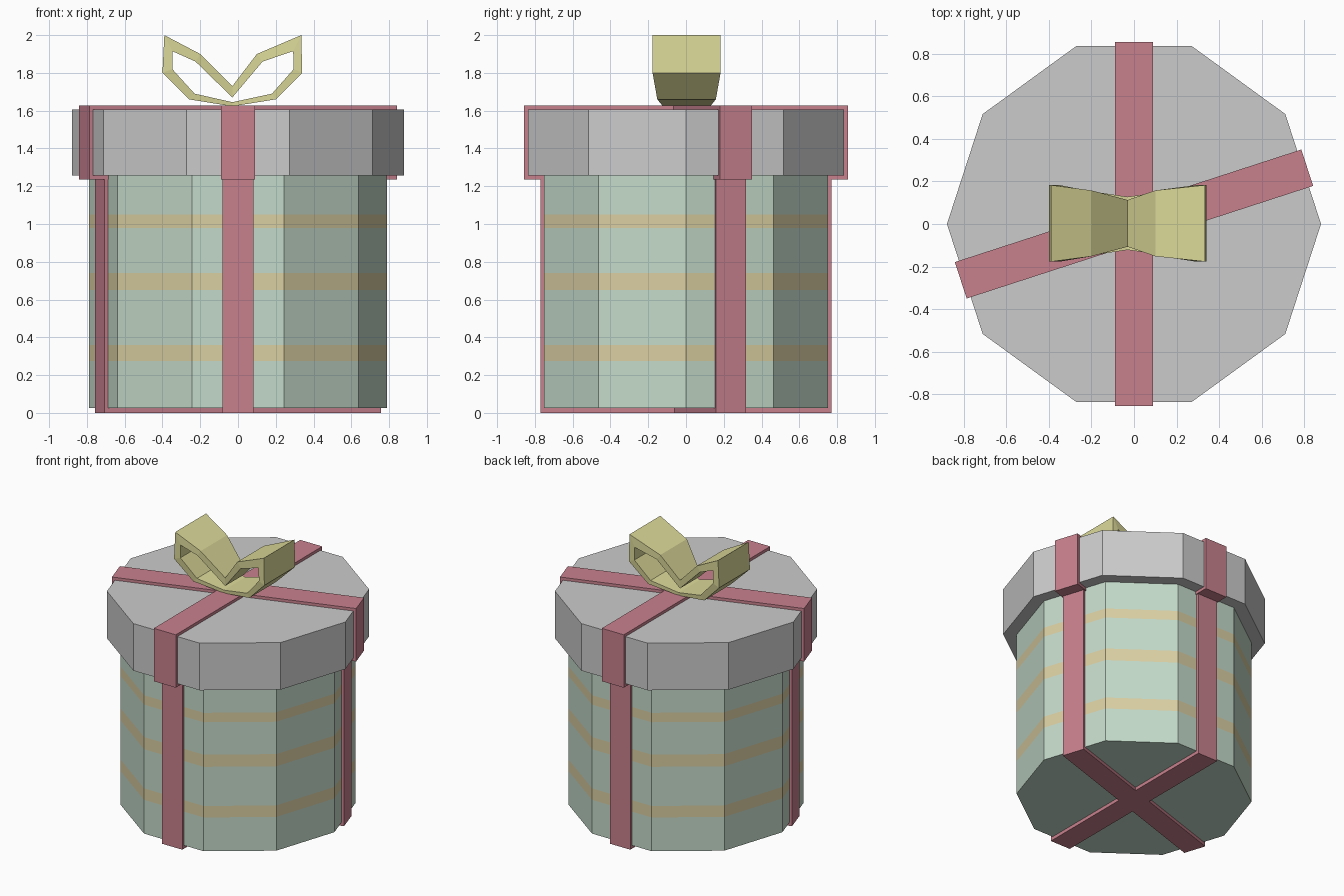
import bpy, bmesh
from math import cos, sin, pi, radians
from mathutils import Matrix

if "Cube" in bpy.data.objects:
    bpy.data.objects.remove(bpy.data.objects["Cube"])


def material(name, rgb):
    m = bpy.data.materials.new(name)
    m.diffuse_color = (*rgb, 1)
    m.use_nodes = True
    m.node_tree.nodes["Principled BSDF"].inputs["Base Color"].default_value = m.diffuse_color
    return m


GREEN = material("green_paper", (0.55, 0.70, 0.59))
GOLD = material("gold_stripe", (0.70, 0.62, 0.36))
RED = material("red_ribbon", (0.58, 0.22, 0.27))
YELLOW = material("yellow_bow", (0.72, 0.70, 0.32))


def finish(name, bm, *mats):
    bmesh.ops.recalc_face_normals(bm, faces=bm.faces)
    me = bpy.data.meshes.new(name)
    bm.to_mesh(me)
    bm.free()
    for m in mats:
        me.materials.append(m)
    ob = bpy.data.objects.new(name, me)
    bpy.context.collection.objects.link(ob)
    return ob


def decagon_prism(name, r, levels, *mats):
    """Stacked ten-sided rings; every second band uses the second material."""
    bm = bmesh.new()
    rings = [[bm.verts.new((r * cos(i * pi / 5), r * sin(i * pi / 5), z))
              for i in range(10)] for z in levels]
    for k, (a, b) in enumerate(zip(rings, rings[1:])):
        for i in range(10):
            j = (i + 1) % 10
            f = bm.faces.new((a[i], a[j], b[j], b[i]))
            f.material_index = k % 2
    bm.faces.new(rings[0])
    bm.faces.new(rings[-1])
    return finish(name, bm, *mats)


def strap(name, half_len, width, z0, z1, angle):
    bm = bmesh.new()
    bmesh.ops.create_cube(bm, size=1)
    bm.transform(Matrix.Rotation(radians(angle), 4, 'Z')
                 @ Matrix.Translation((0, 0, (z0 + z1) / 2))
                 @ Matrix.Diagonal((2 * half_len, width, z1 - z0, 1)))
    return finish(name, bm, RED)


# Striped box body and plain lid
decagon_prism("box_body", 0.79, [0.025, 0.275, 0.36, 0.65, 0.74, 0.98, 1.05, 1.28],
              GREEN, GOLD)
decagon_prism("lid", 0.88, [1.257, 1.606])

# Ribbons wrapped round the body and the lid, across opposite flat sides
for label, angle in (("front", 90), ("side", 18)):
    strap(label + "_body_ribbon", 0.77, 0.165, 0, 1.27, angle)
    strap(label + "_lid_ribbon", 0.857, 0.18, 1.235, 1.627, angle)

# Bow: closed band, (x, z, half width) round the outside and the inside
outer = [(-0.03, 1.73, .11), (0.10, 1.90, .155), (0.335, 2.0, .18), (0.34, 1.80, .18),
         (0.20, 1.66, .155), (-0.03, 1.623, .125), (-0.26, 1.66, .155),
         (-0.40, 1.80, .18), (-0.39, 2.0, .18), (-0.20, 1.90, .155)]
inner = [(-0.03, 1.67, .11), (0.13, 1.86, .155), (0.292, 1.915, .18), (0.295, 1.82, .18),
         (0.18, 1.69, .155), (-0.03, 1.645, .125), (-0.23, 1.69, .155),
         (-0.348, 1.82, .18), (-0.348, 1.915, .18), (-0.225, 1.86, .155)]
bm = bmesh.new()
loops = [[bm.verts.new((x, s * w + 0.003, z)) for x, z, w in pts]
         for pts, s in ((outer, -1), (outer, 1), (inner, 1), (inner, -1))]
for a, b in zip(loops, loops[1:] + loops[:1]):
    for i in range(10):
        j = (i + 1) % 10
        bm.faces.new((a[i], a[j], b[j], b[i]))
finish("bow", bm, YELLOW)
